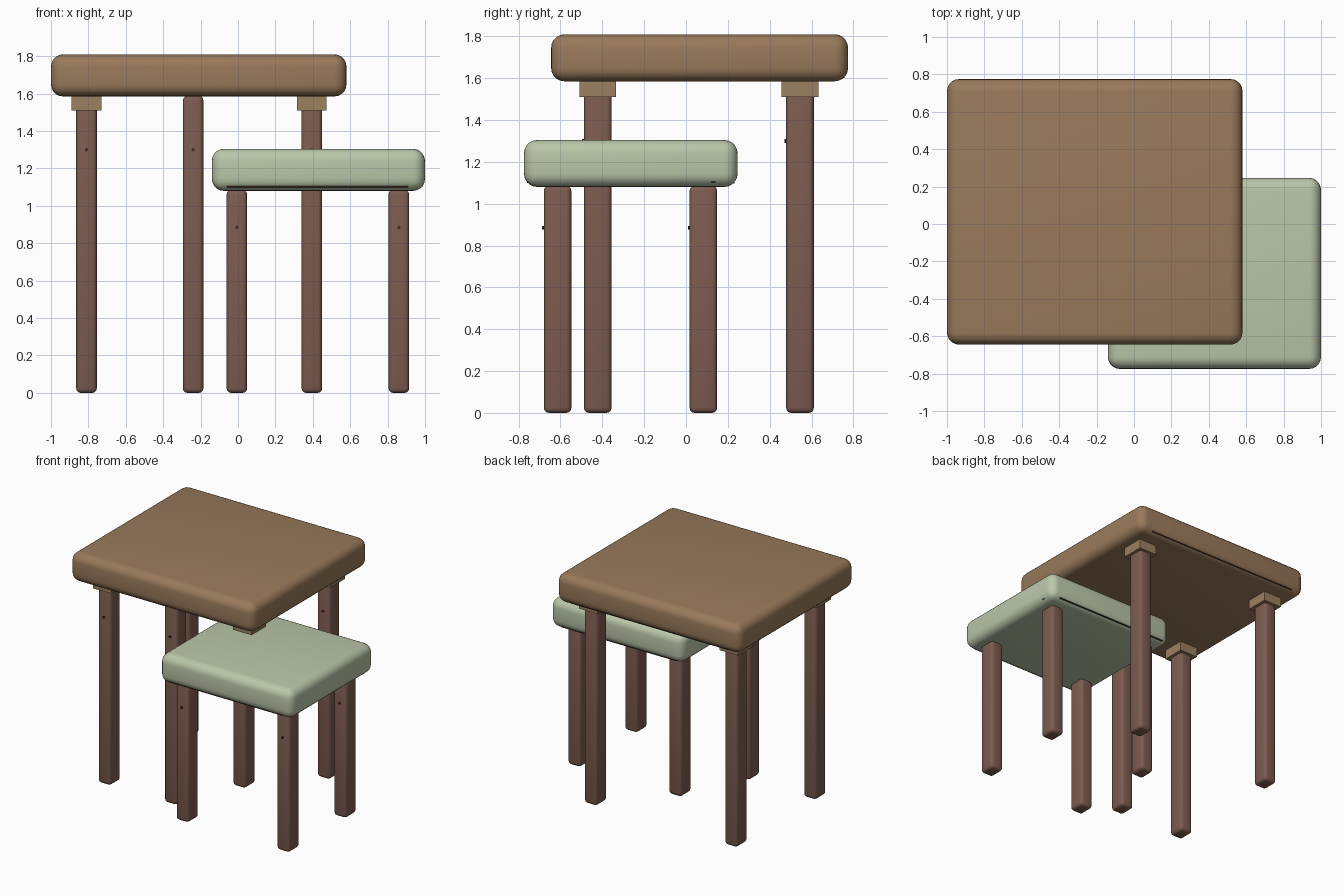
import bpy, math

cube = bpy.data.objects.get("Cube")
if cube:
    bpy.data.objects.remove(cube, do_unlink=True)


def material(name, rgb):
    m = bpy.data.materials.new(name)
    m.use_nodes = True
    m.diffuse_color = (*rgb, 1)
    m.node_tree.nodes["Principled BSDF"].inputs["Base Color"].default_value = (*rgb, 1)
    return m


oak = material("oak brown", (0.32, 0.195, 0.105))
block_wood = material("light oak", (0.33, 0.215, 0.115))
leg_wood = material("reddish brown", (0.205, 0.107, 0.08))
sage = material("sage green", (0.50, 0.57, 0.40))
dark = material("dark brown", (0.045, 0.025, 0.02))


def box(name, x, y, z, mat, radius=0, segments=4):
    """Box spanning the given (low, high) ranges, optionally with rounded edges."""
    spans = (x, y, z)
    bpy.ops.mesh.primitive_cube_add(size=1, location=[(a + b) / 2 for a, b in spans])
    ob = bpy.context.object
    ob.name = name
    ob.scale = [b - a for a, b in spans]
    bpy.ops.object.transform_apply(location=False, rotation=False, scale=True)
    ob.data.materials.append(mat)
    if radius:
        mod = ob.modifiers.new("rounded edges", "BEVEL")
        mod.width = radius
        mod.segments = segments
        bpy.ops.object.modifier_apply(modifier=mod.name)
        bpy.ops.object.shade_smooth_by_angle(angle=math.radians(40))
    return ob


def peg(name, x, y, z):
    """Small dark peg end on the front of a leg."""
    bpy.ops.mesh.primitive_cylinder_add(vertices=10, radius=0.009, depth=0.016,
                                        location=(x, y, z),
                                        rotation=(math.pi / 2, 0, 0))
    bpy.context.object.name = name
    bpy.context.object.data.materials.append(dark)


LEG_X, LEG_Y = 0.055, 0.066


def leg(name, x, y, height, peg_z):
    box(name, (x - LEG_X, x + LEG_X), (y - LEG_Y, y + LEG_Y), (0, height),
        leg_wood, 0.024, 3)
    peg(name + "_peg", x, y - LEG_Y, peg_z)


def groove(name, x, y, z):
    """Thin dark strip set into the lower rounded edge."""
    box(name, x, (y - 0.005, y + 0.005), (z - 0.005, z + 0.005), dark)


# Table: thick top, corner blocks and legs (one leg is set inwards beside the stool)
box("table_top", (-1.0, 0.58), (-0.645, 0.775), (1.585, 1.81), oak, 0.065, 5)
left, right, front, back = -0.81, 0.395, -0.422, 0.545
for side, x in (("right", left), ("left", right)):
    for end, y in (("front", front), ("back", back)):
        box(f"table_block_{end}_{side}", (x - 0.079, x + 0.079), (y - 0.088, y + 0.088),
            (1.51, 1.59), block_wood)
        inset = end == "front" and side == "left"
        leg(f"table_leg_{end}_{side}", -0.24 if inset else x, y, 1.588, 1.30)
groove("table_back_groove", (-0.89, 0.46), 0.752, 1.606)

# Stool: padded seat and four legs
box("stool_seat", (-0.14, 1.0), (-0.775, 0.247), (1.08, 1.305), sage, 0.065, 5)
for side, x in (("right", -0.006), ("left", 0.86)):
    for end, y in (("front", -0.614), ("back", 0.083)):
        leg(f"stool_leg_{end}_{side}", x, y, 1.085, 0.885)
groove("stool_back_groove", (-0.08, 0.91), 0.226, 1.101)
groove("stool_front_groove", (-0.06, 0.91), -0.756, 1.103)

# Small notch on the side of the seat
box("stool_side_notch", (0.97, 0.987), (0.12, 0.142), (1.102, 1.112), dark)
